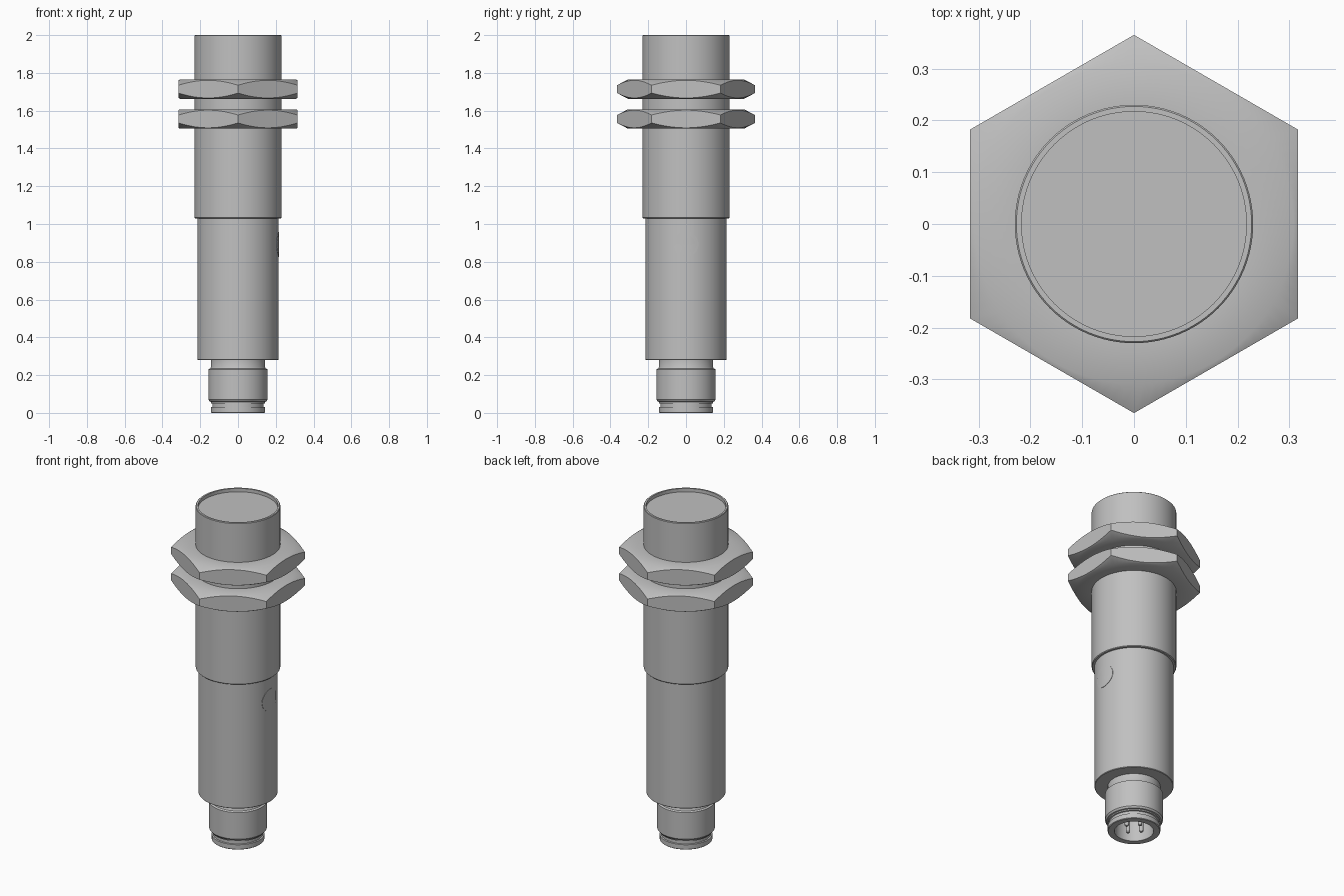
import bpy
import bmesh
from math import cos, sin, pi, radians, degrees, sqrt

if "Cube" in bpy.data.objects:
    bpy.data.objects.remove(bpy.data.objects["Cube"], do_unlink=True)

SEG = 96
metal = bpy.data.materials.new("satin_grey")
metal.use_nodes = True
GREY = (0.53, 0.53, 0.53, 1)
metal.diffuse_color = GREY
metal.node_tree.nodes["Principled BSDF"].inputs["Base Color"].default_value = GREY


def finish(name, bm):
    bmesh.ops.remove_doubles(bm, verts=bm.verts, dist=1e-5)
    bmesh.ops.recalc_face_normals(bm, faces=bm.faces)
    mesh = bpy.data.meshes.new(name)
    bm.to_mesh(mesh)
    bm.free()
    mesh.materials.append(metal)
    obj = bpy.data.objects.new(name, mesh)
    bpy.context.collection.objects.link(obj)
    bpy.ops.object.select_all(action='DESELECT')
    obj.select_set(True)
    bpy.context.view_layer.objects.active = obj
    bpy.ops.object.shade_smooth_by_angle(angle=radians(32))
    return obj


def skin(bm, rings, closed=False):
    """Join successive rings of points with quads."""
    loops = [[bm.verts.new(p) for p in ring] for ring in rings]
    pairs = list(zip(loops, loops[1:]))
    if closed:
        pairs.append((loops[-1], loops[0]))
    for a, b in pairs:
        n = len(a)
        for i in range(n):
            j = (i + 1) % n
            bm.faces.new((a[i], a[j], b[j], b[i]))
    return loops


def lathe(name, profile, seg=SEG, centre=(0, 0)):
    """Revolve (radius, z) points about a vertical axis and cap both ends."""
    bm = bmesh.new()
    rings = [[(centre[0] + r * cos(2 * pi * i / seg),
               centre[1] + r * sin(2 * pi * i / seg), z) for i in range(seg)]
             for r, z in profile]
    loops = skin(bm, rings)
    bm.faces.new(loops[0])
    bm.faces.new(loops[-1])
    return finish(name, bm)


def hex_nut(name, z0, z1, flat=0.316, bore=0.229, face=0.308):
    """Hexagonal ring nut whose corners are trimmed by a cone on both faces."""
    def radius(i):
        a = (360 * i / SEG + 30) % 60 - 30
        return flat / cos(radians(a))

    def ring(r, z):
        pts = []
        for i in range(SEG):
            t = 2 * pi * i / SEG
            rr = r or radius(i)
            drop = 0 if r else 0.53 * (rr - face)
            zz = z - drop if z == z1 else z + drop
            pts.append((rr * cos(t), rr * sin(t), zz))
        return pts

    bm = bmesh.new()
    skin(bm, [ring(bore, z0), ring(face, z0), ring(None, z0),
              ring(None, z1), ring(face, z1), ring(bore, z1)], closed=True)
    return finish(name, bm)


# Upper barrel with a shallow rim around the sensing face
lathe("upper_barrel", [(0.2, 1.03), (0.226, 1.03), (0.23, 1.034), (0.23, 1.997),
                       (0.227, 2.0), (0.217, 2.0), (0.217, 1.98)])

# Slimmer rear housing
lathe("rear_housing", [(0.13, 0.28), (0.212, 0.28), (0.215, 0.283),
                       (0.215, 1.032)])

# Plug connector with collar, grooves and a hollow socket
lathe("plug_connector", [(0.143, 0.282), (0.143, 0.243), (0.147, 0.235),
                         (0.157, 0.23), (0.157, 0.07), (0.15, 0.06),
                         (0.143, 0.058), (0.143, 0.051), (0.136, 0.049),
                         (0.136, 0.032), (0.143, 0.03), (0.143, 0.003),
                         (0.14, 0.0), (0.106, 0.0), (0.106, 0.2)])

# Four contact pins inside the socket
for k in range(4):
    a = k * pi / 2
    lathe(f"contact_pin_{k + 1}", [(0.008, 0.014), (0.012, 0.02), (0.012, 0.2)],
          seg=16, centre=(0.051 * cos(a), 0.051 * sin(a)))

# Two lock nuts
hex_nut("lower_nut", 1.505, 1.607)
hex_nut("upper_nut", 1.663, 1.765)


# Round indicator window following the curve of the housing
def window_ring(r, shell):
    pts = []
    for i in range(48):
        t = 2 * pi * i / 48
        y = r * cos(t)
        pts.append((sqrt(shell ** 2 - y ** 2), y, 0.892 + r * sin(t)))
    return pts


bm = bmesh.new()
loops = skin(bm, [window_ring(0.066, 0.212), window_ring(0.066, 0.217),
                  window_ring(0.045, 0.217), window_ring(0.025, 0.217),
                  window_ring(0.006, 0.217)])
bm.faces.new(loops[-1])
finish("indicator_window", bm)
